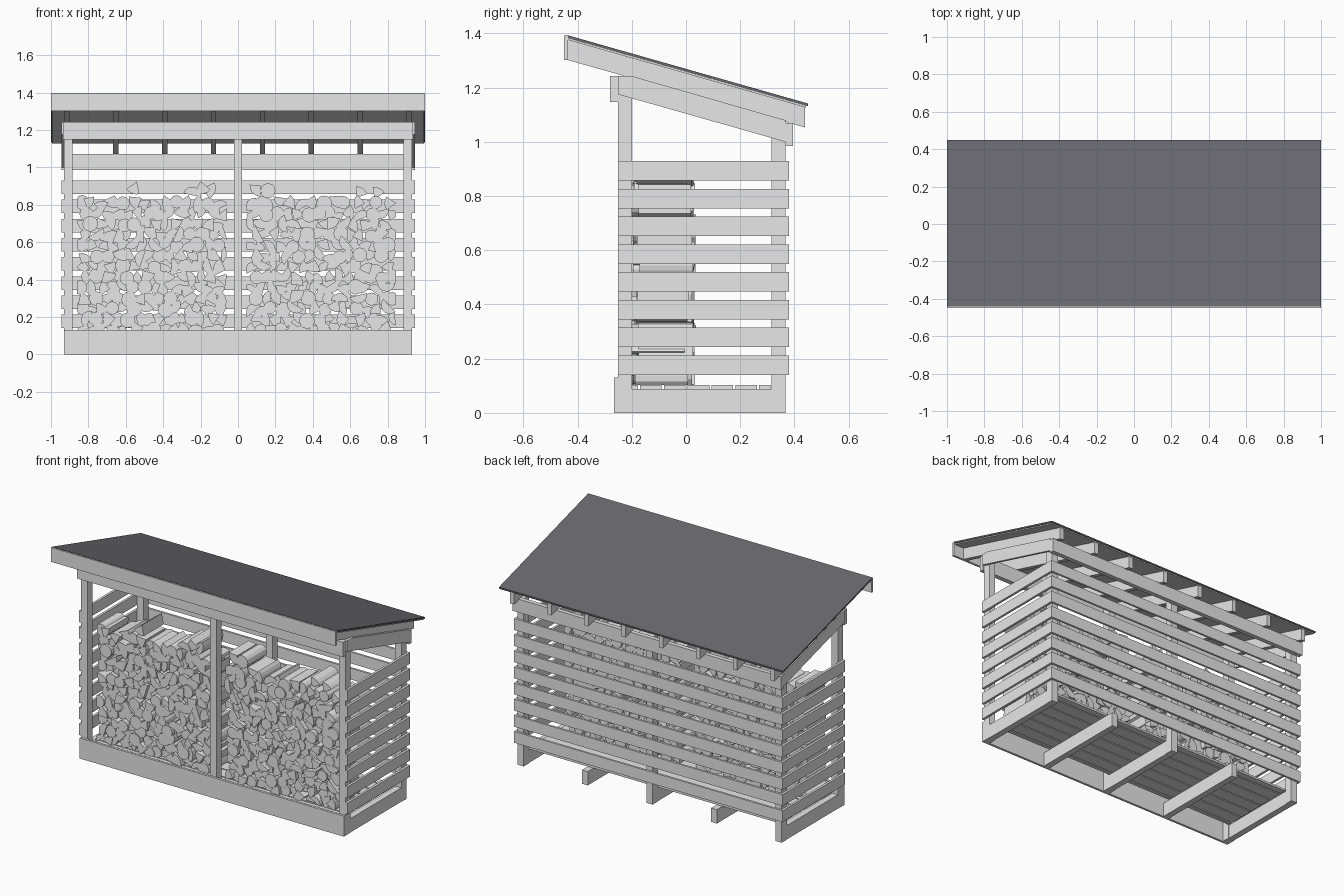
import bpy, bmesh, math, random

random.seed(4)
if "Cube" in bpy.data.objects:
    bpy.data.objects.remove(bpy.data.objects["Cube"], do_unlink=True)


def material(name, color):
    m = bpy.data.materials.new(name)
    m.use_nodes = True
    m.diffuse_color = color
    m.node_tree.nodes["Principled BSDF"].inputs["Base Color"].default_value = color
    return m


WOOD = material("pale grey wood", (0.8, 0.8, 0.8, 1))
FELT = material("dark roofing felt", (0.14, 0.137, 0.155, 1))


def add_prism(bm, profile, axis, lo, hi):
    """Extrude a 2D profile along x (profile in y, z) or along y (profile in x, z)."""
    def place(p, d):
        return (d, p[0], p[1]) if axis == "x" else (p[0], d, p[1])
    ends = [[bm.verts.new(place(p, d)) for p in profile] for d in (lo, hi)]
    faces = [bm.faces.new(e) for e in ends]
    n = len(profile)
    for i in range(n):
        j = (i + 1) % n
        faces.append(bm.faces.new((ends[0][i], ends[0][j], ends[1][j], ends[1][i])))
    bmesh.ops.recalc_face_normals(bm, faces=faces)


def finish(name, bm, mat):
    mesh = bpy.data.meshes.new(name)
    bm.to_mesh(mesh)
    bm.free()
    mesh.materials.append(mat)
    ob = bpy.data.objects.new(name, mesh)
    bpy.context.collection.objects.link(ob)
    return ob


def prism(name, profile, axis, lo, hi, mat=WOOD):
    bm = bmesh.new()
    add_prism(bm, profile, axis, lo, hi)
    return finish(name, bm, mat)


def board(name, x, y, z, mat=WOOD):
    return prism(name, [(y[0], z[0]), (y[1], z[0]), (y[1], z[1]), (y[0], z[1])], "x", x[0], x[1], mat)


# Common dimensions
HALF, SKIN, POST = 0.93, 0.945, 0.045
FRONT, BACK = (-0.25, -0.20), (0.315, 0.367)
SLOPE = 0.284


def sloped(y0, y1, z0, thick):
    """Side profile of a pitched board with plumb ends."""
    drop = SLOPE * (y1 - y0)
    return [(y0, z0), (y1, z0 - drop), (y1, z0 - drop + thick), (y0, z0 + thick)]


# Posts
for label, x in (("right", -HALF), ("middle", -POST / 2), ("left", HALF - POST)):
    board("front_post_" + label, (x, x + POST), FRONT, (0, 1.24))
    board("back_post_" + label, (x, x + POST), BACK, (0, 1.065))

# Floor joists and planks
for i in range(5):
    x = -0.908 + i * 0.454
    y = (-0.20, 0.315) if i in (0, 4) else (-0.25, 0.367)
    board(f"floor_joist_{i + 1}", (x - 0.02, x + 0.02), y, (0, 0.088))
for i in range(6):
    y = -0.258 + i * 0.088
    board(f"floor_plank_{i + 1}", (-0.885, 0.885), (max(y, -0.2), y + 0.08), (0.089, 0.102))
board("floor_plank_back", (-0.885, 0.885), (0.27, 0.312), (0.089, 0.102))

# Front skirt and the two header beams
board("front_skirt", (-HALF, HALF), (-0.265, -0.25), (0, 0.13))
board("front_header", (-0.935, 0.935), (-0.28, -0.25), (1.148, 1.243))
board("back_header", (-SKIN, SKIN), (0.367, 0.395), (0.985, 1.07))

# Slatted back and sides
for i in range(8):
    z = 0.14 + i * 0.1025
    board(f"back_slat_{i + 1}", (-HALF, HALF), (0.367, 0.38), (z, z + 0.072))
    for label, x in (("right", (-SKIN, -HALF)), ("left", (HALF, SKIN))):
        board(f"{label}_slat_{i + 1}", x, (-0.25, 0.38), (z, z + 0.072))

# Sloping top rails on each side
rail = [(-0.25, 1.175), (0.367, 1.0), (0.367, 1.08), (-0.2, 1.243), (-0.25, 1.243)]
prism("right_top_rail", rail, "x", -SKIN, -HALF)
prism("left_top_rail", rail, "x", HALF, SKIN)

# Roof: rafters, fascia, sheathing and felt
for i in range(8):
    x = -0.915 + i * 0.2614
    prism(f"rafter_{i + 1}", sloped(-0.436, 0.44, 1.302, 0.074), "x", x - 0.014, x + 0.014)
board("fascia", (-1, 1), (-0.45, -0.436), (1.302, 1.393))
prism("roof_sheathing", sloped(-0.436, 0.443, 1.376, 0.007), "x", -0.995, 0.995)
prism("roof_felt", sloped(-0.442, 0.45, 1.385, 0.01), "x", -1, 1, FELT)


# Firewood: round logs, halves and split wedges
def log_profile(cx, cz):
    kind = random.random()
    turn = random.uniform(0, math.tau)
    if kind < 0.3:
        r, sweep, steps = random.uniform(0.034, 0.042), math.tau, 12
        pts = [(r * math.cos(sweep * k / steps), r * math.sin(sweep * k / steps)) for k in range(steps)]
    else:
        wide = kind < 0.5
        r = 0.048 if wide else random.uniform(0.056, 0.07)
        sweep = math.pi * (0.95 if wide else random.uniform(0.36, 0.55))
        steps = 7 if wide else 4
        pts = [(r * math.cos(turn + sweep * k / steps), r * math.sin(turn + sweep * k / steps))
               for k in range(steps + 1)]
        if not wide:
            pts.append((0, 0))
    mx = sum(p[0] for p in pts) / len(pts)
    mz = sum(p[1] for p in pts) / len(pts)
    return [(cx + p[0] - mx, cz + p[1] - mz) for p in pts]


def add_log(bm, x, z, x0, x1):
    pts = [(min(max(px, x0), x1), max(pz, 0.103)) for px, pz in log_profile(x, z)]
    start = -0.185 + random.uniform(-0.018, 0.018)
    add_prism(bm, pts, "y", start, start + random.uniform(0.19, 0.205))


def wood_stack(name, x0, x1, extras):
    bm = bmesh.new()
    cols, rows = 14, 13
    step = (x1 - x0 - 0.07) / (cols - 1)
    for row in range(rows):
        for col in range(cols):
            shift = 0.25 * step * (1 if row % 2 else -1)
            x = x0 + 0.035 + col * step + shift + random.uniform(-0.008, 0.008)
            z = 0.13 + row * 0.0565 + random.uniform(-0.008, 0.008)
            add_log(bm, x, z, x0, x1)
    # Loose logs lying on top
    for x in extras:
        add_log(bm, x, 0.875, x0, x1)
    finish(name, bm, WOOD)


wood_stack("firewood_right_bay", -0.86, -0.06, (-0.56, -0.24, -0.19, -0.14))
wood_stack("firewood_left_bay", 0.045, 0.845, (0.09, 0.16, 0.66, 0.75))
